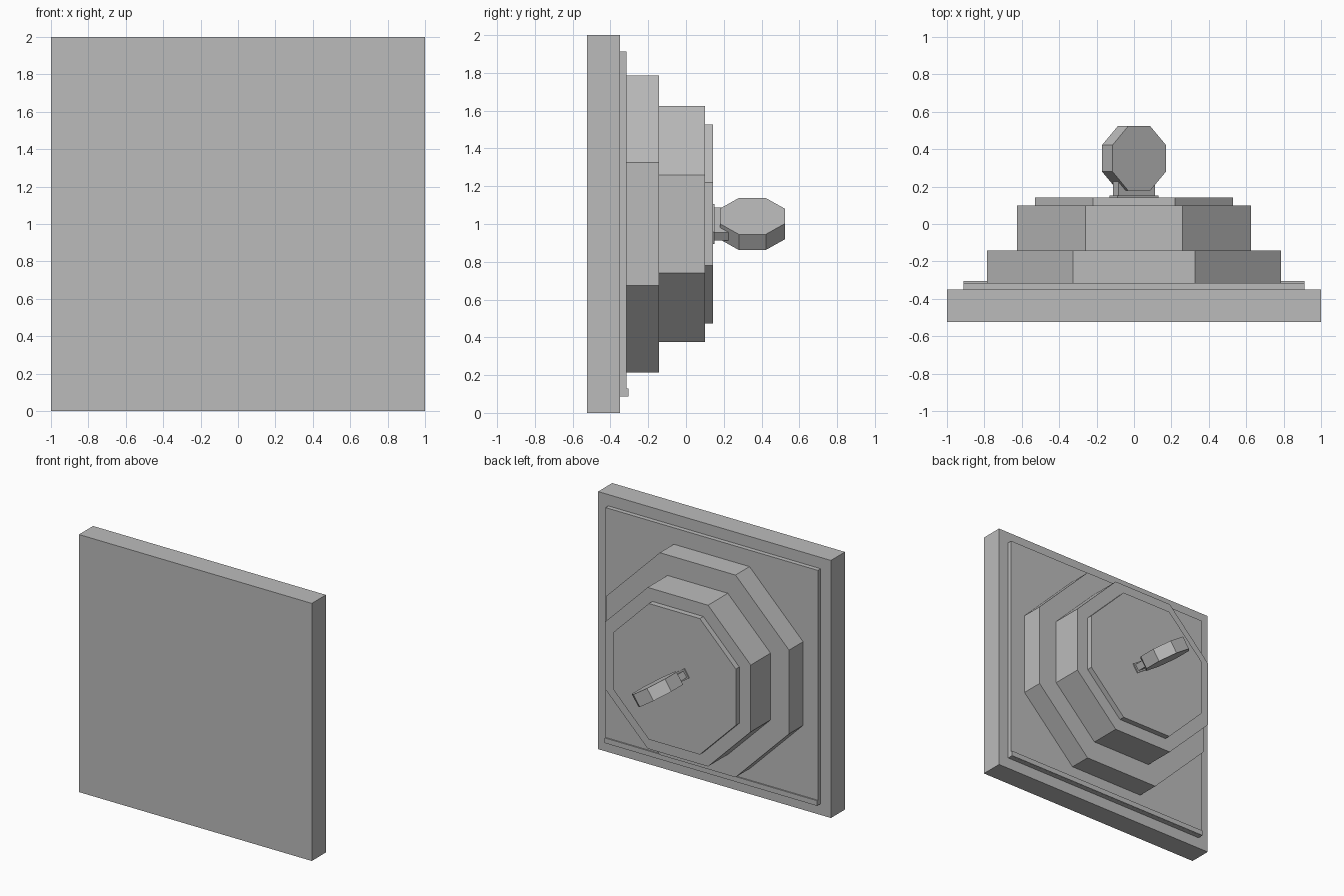
import bpy
import bmesh
from math import cos, sin, pi, radians
from mathutils import Matrix

cube = bpy.data.objects.get("Cube")
if cube:
    bpy.data.objects.remove(cube, do_unlink=True)

grey = bpy.data.materials.new("plain grey")
grey.use_nodes = True
GREY = (0.5, 0.5, 0.5, 1)
grey.diffuse_color = GREY
grey.node_tree.nodes["Principled BSDF"].inputs["Base Color"].default_value = GREY

MID = 1.0  # height of the central axis


def prism(name, outline, y0, y1, z=MID, tilt=0):
    """Extrude an x/z outline from y0 to y1, turned by tilt about the y axis."""
    bm = bmesh.new()
    face = bm.faces.new([bm.verts.new((x, y0, h)) for x, h in outline])
    side = bmesh.ops.extrude_face_region(bm, geom=[face])
    new = [v for v in side["geom"] if isinstance(v, bmesh.types.BMVert)]
    bmesh.ops.translate(bm, verts=new, vec=(0, y1 - y0, 0))
    return finish(name, bm, Matrix.Translation((0, 0, z)) @ Matrix.Rotation(tilt, 4, 'Y'))


def finish(name, bm, matrix):
    bm.transform(matrix)
    bmesh.ops.recalc_face_normals(bm, faces=bm.faces)
    mesh = bpy.data.meshes.new(name)
    bm.to_mesh(mesh)
    bm.free()
    mesh.materials.append(grey)
    obj = bpy.data.objects.new(name, mesh)
    bpy.context.collection.objects.link(obj)
    return obj


def rect(w, h):
    return [(-w / 2, -h / 2), (w / 2, -h / 2), (w / 2, h / 2), (-w / 2, h / 2)]


def octagon(flat_radius):
    r = flat_radius / cos(pi / 8)
    return [(r * cos((i + 0.5) * pi / 4), r * sin((i + 0.5) * pi / 4)) for i in range(8)]


# Square slab, raised panel and the lip along the panel's lower edge
prism("front_slab", rect(2, 2), -0.523, -0.35)
prism("back_panel", rect(1.825, 1.825), -0.35, -0.315)
prism("lower_lip", rect(1.825, 0.04), -0.35, -0.305, z=0.108)

# Stepped octagonal housing
prism("housing_large", octagon(0.785), -0.315, -0.143)
prism("housing_medium", octagon(0.626), -0.143, 0.1)
prism("housing_cap", octagon(0.528), 0.1, 0.143)

# Tilted winding key: collar, shaft and octagonal grip
TILT = radians(34)
prism("key_collar", rect(0.265, 0.075), 0.143, 0.152, tilt=TILT)
prism("key_shaft", rect(0.237, 0.052), 0.143, 0.3, tilt=TILT)

bm = bmesh.new()
face = bm.faces.new([bm.verts.new((x, y, -0.05)) for x, y in octagon(0.172)])
side = bmesh.ops.extrude_face_region(bm, geom=[face])
bmesh.ops.translate(bm, vec=(0, 0, 0.1),
                    verts=[v for v in side["geom"] if isinstance(v, bmesh.types.BMVert)])
finish("key_grip", bm, Matrix.Translation((0, 0.351, MID)) @ Matrix.Rotation(TILT, 4, 'Y'))
